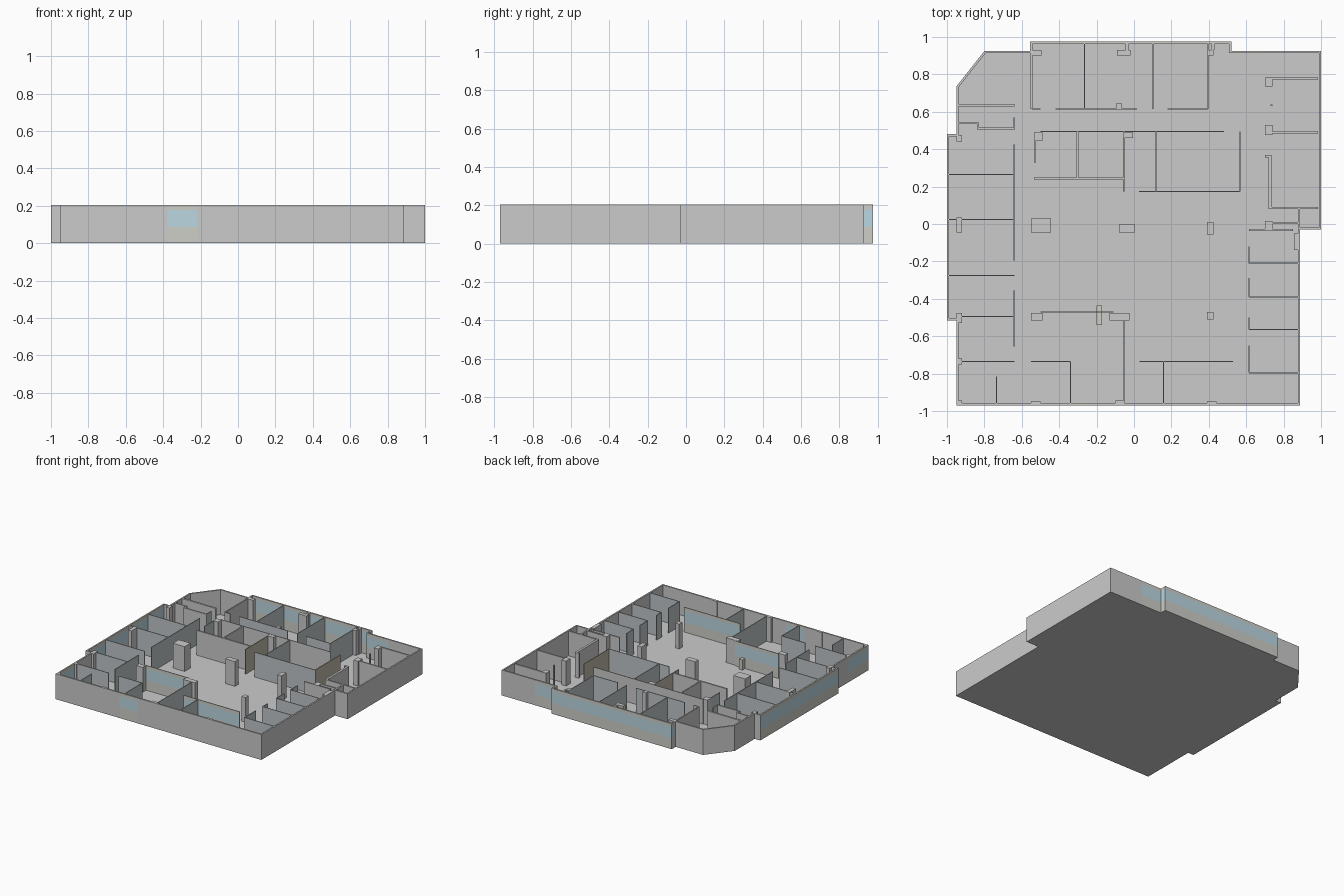
import bpy, bmesh
from mathutils import Vector

if "Cube" in bpy.data.objects:
    bpy.data.objects.remove(bpy.data.objects["Cube"])

H, FLOOR = 0.205, 0.005      # wall top and floor slab thickness
SILL, HEAD = 0.087, 0.178    # glazing band
T = 0.012                    # outer wall thickness


def mat(name, rgb):
    m = bpy.data.materials.new(name)
    m.diffuse_color = (*rgb, 1)
    m.use_nodes = True
    m.node_tree.nodes["Principled BSDF"].inputs["Base Color"].default_value = m.diffuse_color
    return m


GLASS = mat("glass", (0.50, 0.68, 0.76))
PANEL = mat("pale_panel", (0.62, 0.62, 0.58))
PART = mat("partition", (0.52, 0.56, 0.58))
BEIGE = mat("beige", (0.52, 0.48, 0.41))


def prism(bm, pts, z0, z1):
    lo = [bm.verts.new((x, y, z0)) for x, y in pts]
    hi = [bm.verts.new((x, y, z1)) for x, y in pts]
    bm.faces.new(lo[::-1])
    bm.faces.new(hi)
    n = len(pts)
    for i in range(n):
        j = (i + 1) % n
        bm.faces.new((lo[i], lo[j], hi[j], hi[i]))


def build(name, prisms, material=None):
    bm = bmesh.new()
    for p in prisms:
        prism(bm, *p)
    bmesh.ops.recalc_face_normals(bm, faces=bm.faces)
    me = bpy.data.meshes.new(name)
    bm.to_mesh(me)
    bm.free()
    ob = bpy.data.objects.new(name, me)
    bpy.context.collection.objects.link(ob)
    if material:
        me.materials.append(material)


def rect(x0, x1, y0, y1, z0=FLOOR, z1=H):
    return ([(x0, y0), (x1, y0), (x1, y1), (x0, y1)], z0, z1)


def hwall(y, x0, x1, t=0.006, z0=FLOOR, z1=H):
    return rect(x0, x1, y - t / 2, y + t / 2, z0, z1)


def vwall(x, y0, y1, t=0.006, z0=FLOOR, z1=H):
    return rect(x - t / 2, x + t / 2, y0, y1, z0, z1)


# Outline, counter-clockwise; flag 1 = the edge starting here is glazed
outline = [(-.95, -.97, 0), (-.38, -.97, 1), (-.22, -.97, 0), (.888, -.97, 0),
           (.888, -.03, 0), (1, -.03, 0), (1, .925, 0), (.70, .925, 1),
           (.52, .925, 1), (.52, .975, 1), (-.555, .975, 1), (-.555, .925, 0),
           (-.80, .925, 0), (-.95, .735, 0), (-.95, .48, 0), (-1, .48, 1),
           (-1, -.515, 0), (-.95, -.515, 0), (-.95, -.72, 1)]
pts = [Vector(p[:2]) for p in outline]
n = len(pts)


def inset(i):
    a = (pts[i] - pts[i - 1]).normalized()
    b = (pts[(i + 1) % n] - pts[i]).normalized()
    na, nb = Vector((-a.y, a.x)), Vector((-b.y, b.x))
    return pts[i] + (na + nb) * (T / (1 + na.dot(nb)))


inner = [inset(i) for i in range(n)]
solid, panels, glass = [], [], []
for i, (_, _, glazed) in enumerate(outline):
    j = (i + 1) % n
    quad = [tuple(p) for p in (pts[i], pts[j], inner[j], inner[i])]
    if glazed:
        panels += [(quad, FLOOR, SILL), (quad, HEAD, H)]
        glass.append((quad, SILL, HEAD))
    else:
        solid.append((quad, FLOOR, H))

build("floor", [([tuple(p) for p in pts], 0, FLOOR)])
build("outer_wall", solid)
build("window_panels", panels, PANEL)
build("window_glass", glass, GLASS)

# Solid inner walls
build("inner_walls", [
    hwall(.635, -.94, -.64, .015), hwall(.54, -.94, -.832, .01),
    vwall(-.835, .505, .54, .01), hwall(.51, -.835, -.64, .01),
    vwall(-.548, .615, .93, .01), hwall(.778, .70, .985, .013),
    hwall(.49, .70, .985, .01), hwall(.362, .70, .735, .012),
    vwall(.728, .085, .365, .018), hwall(.086, .72, .985, .012),
    hwall(.005, .70, .88, .012), vwall(.882, -.03, .08, .012),
    hwall(-.033, .615, .85, .01), hwall(.243, -.535, -.055, .012),
    vwall(-.302, .243, .495, .01), hwall(.495, -.5, .48)])

# Square columns
build("columns", [rect(*c) for c in (
    (-.95, -.92, .44, .475), (-.95, -.92, -.045, .035), (-.95, -.92, -.53, -.475),
    (-.945, -.92, -.75, -.72), (-.945, -.92, -.965, -.945),
    (-.545, -.495, .90, .93), (-.09, -.02, .90, .93), (-.045, -.03, .93, .97),
    (.39, .425, .90, .93), (.415, .43, .93, .97), (-.095, -.065, .615, .645),
    (-.535, -.49, .445, .49), (-.06, -.005, .46, .49),
    (-.55, -.445, -.045, .03), (-.08, .005, -.045, -.003), (.39, .425, -.055, .01),
    (-.55, -.49, -.515, -.475), (-.13, -.025, -.515, -.475), (.39, .425, -.51, -.47),
    (.70, .74, .735, .78), (.73, .74, .63, .64), (.70, .74, .475, .53),
    (.70, .74, -.03, .015), (.855, .88, -.14, -.05),
    (-.55, -.5, -.965, -.95), (-.10, -.05, -.965, -.945), (.39, .44, -.965, -.95))])

# Thin office partitions: left row, back rooms, core rooms, front rooms
parts = [vwall(-.64, a, b) for a, b in ((.505, .57), (-.195, .425), (-.655, -.355))]
parts += [hwall(y, -.99, -.64) for y in (.265, .025, -.275)]
parts += [hwall(y, -.94, -.64) for y in (-.495, -.735)]
parts += [hwall(.615, a, b) for a, b in ((-.545, -.5), (-.42, .015), (.18, .395))]
parts += [vwall(x, .615, .965) for x in (-.265, .10, .395)]
parts += [vwall(-.735, -.96, -.815), vwall(-.53, .325, .445), vwall(.118, .173, .495),
          hwall(.173, .027, .567), hwall(-.735, -.55, -.34),
          vwall(-.34, -.96, -.735), vwall(-.053, -.96, -.515), vwall(.157, -.96, -.735)]
# Right row of small offices: side wall with a door gap, plus cross wall
for y, top in ((-.21, -.12), (-.39, -.29), (-.565, -.5), (-.795, -.65)):
    parts += [hwall(y, .615, .88), vwall(.615, y, top)]
build("partitions", parts, PART)
build("beige_partitions", [vwall(.567, .173, .495), vwall(-.055, .173, .495)], BEIGE)

# Glazed partitions
lines = ((-.47, -.5, -.11), (-.735, .03, .53))
build("glazed_partition_base", [hwall(*l, z1=SILL) for l in lines]
      + [hwall(*l, z0=HEAD) for l in lines], PANEL)
build("glazed_partition_glass", [hwall(*l, z0=SILL, z1=HEAD) for l in lines], GLASS)

# Low pale counter
build("counter", [rect(-.20, -.17, -.54, -.435, z1=SILL)], PANEL)
